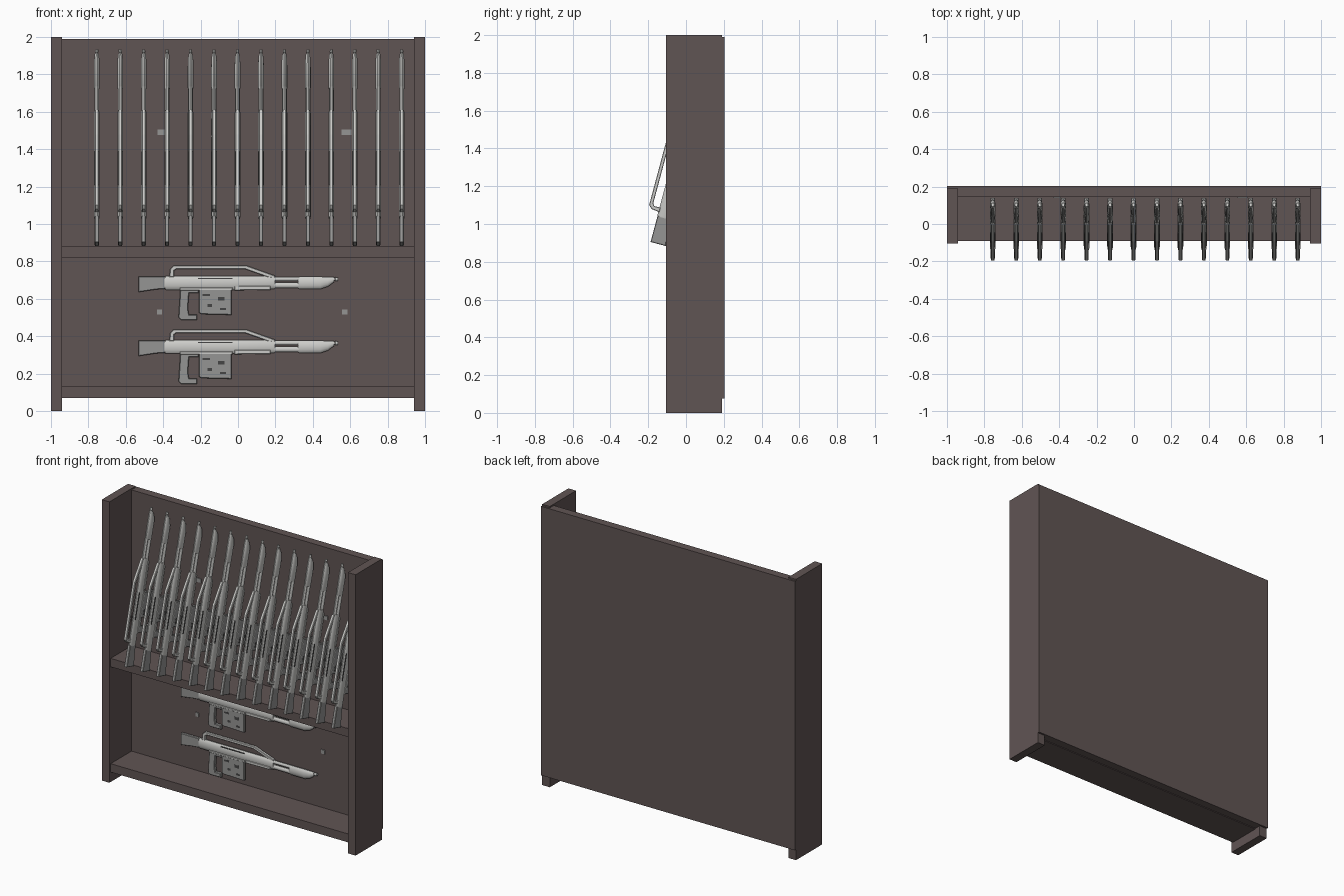
import bpy, bmesh, math
from mathutils import Matrix, Vector

if "Cube" in bpy.data.objects:
    bpy.data.objects.remove(bpy.data.objects["Cube"])


def material(name, rgb):
    m = bpy.data.materials.new(name)
    m.diffuse_color = (*rgb, 1)
    m.use_nodes = True
    m.node_tree.nodes["Principled BSDF"].inputs["Base Color"].default_value = m.diffuse_color
    return m


WOOD = material("dark brown", (0.118, 0.090, 0.088))
LIGHT = material("light grey metal", (0.60, 0.60, 0.58))
MID = material("mid grey metal", (0.30, 0.30, 0.295))
DARK = material("dark grey metal", (0.06, 0.06, 0.06))


def finish(bm, name, mat, smooth=False):
    bmesh.ops.recalc_face_normals(bm, faces=bm.faces)
    me = bpy.data.meshes.new(name)
    bm.to_mesh(me)
    bm.free()
    me.materials.append(mat)
    if smooth:
        me.shade_smooth()
        me.set_sharp_from_angle(angle=math.radians(35))
    return me


def place(name, me, matrix=Matrix()):
    ob = bpy.data.objects.new(name, me)
    ob.matrix_world = matrix
    bpy.context.collection.objects.link(ob)
    return ob


def box(name, x, y, z, mat):
    bm = bmesh.new()
    size = Vector((x[1] - x[0], y[1] - y[0], z[1] - z[0]))
    mid = Vector((sum(x), sum(y), sum(z))) / 2
    bmesh.ops.create_cube(bm, size=1, matrix=Matrix.Translation(mid) @ Matrix.Diagonal(size.to_4d()))
    return place(name, finish(bm, name, mat))


def prism(bm, pts, half, bevel=0.0):
    """Side profile (x, z) pulled out to +-half in y."""
    f = bm.faces.new([bm.verts.new((x, -half, z)) for x, z in pts])
    new = bmesh.ops.extrude_face_region(bm, geom=[f])["geom"]
    verts = [v for v in new if isinstance(v, bmesh.types.BMVert)]
    bmesh.ops.translate(bm, verts=verts, vec=(0, 2 * half, 0))
    if bevel:
        allv = set(f.verts) | set(verts)
        edges = [e for e in bm.edges if e.verts[0] in allv and e.verts[1] in allv
                 and abs(e.verts[0].co.y - e.verts[1].co.y) < 1e-6]
        bmesh.ops.bevel(bm, geom=edges, offset=bevel, segments=1, affect='EDGES')


def loft(bm, sections, n=14):
    """Elliptical tube along x; sections are (x, z centre, y radius, z radius)."""
    rings = []
    for x, zc, ry, rz in sections:
        rings.append([bm.verts.new((x, ry * math.cos(2 * math.pi * i / n),
                                    zc + rz * math.sin(2 * math.pi * i / n))) for i in range(n)])
    for a, b in zip(rings, rings[1:]):
        for i in range(n):
            j = (i + 1) % n
            bm.faces.new((a[i], a[j], b[j], b[i]))
    bm.faces.new(rings[0])
    bm.faces.new(rings[-1])


# Rack: posts, back panel and two shelves
for side, s in (("left", -1), ("right", 1)):
    box(side + "_post", sorted((s, 0.94 * s)), (-0.105, 0.19), (0, 2), WOOD)
box("back_panel", (-0.94, 0.94), (0.145, 0.19), (0.075, 1.99), WOOD)
box("back_cover", (-1, 1), (0.19, 0.203), (0.075, 1.99), WOOD)
box("lower_shelf", (-0.94, 0.94), (-0.09, 0.145), (0.07, 0.13), WOOD)
box("middle_shelf", (-0.94, 0.94), (-0.09, 0.145), (0.82, 0.88), WOOD)

# Small fixing plates on the back panel
for x, z, w in ((-0.41, 1.49, 0.02), (0.58, 1.49, 0.026), (-0.42, 0.53, 0.013), (0.57, 0.53, 0.015)):
    box("fixing_plate", (x - w, x + w), (0.139, 0.145), (z - 0.014, z + 0.014), MID)

# Display rifle parts, built once: muzzle along +x, top along +z
parts = {}

bm = bmesh.new()
prism(bm, [(-0.532, 0.03), (-0.388, 0.03), (-0.388, -0.036), (-0.44, -0.04), (-0.532, -0.054)], 0.011, 0.003)
parts["stock"] = finish(bm, "stock", MID)

bm = bmesh.new()
loft(bm, [(-0.392, -0.005, 0.014, 0.034), (-0.385, -0.005, 0.0155, 0.0375), (-0.02, -0.005, 0.0155, 0.0375),
          (0.19, -0.003, 0.0155, 0.036), (0.197, -0.003, 0.014, 0.033)])
parts["receiver"] = finish(bm, "receiver", LIGHT, True)

bm = bmesh.new()
prism(bm, [(-0.02, -0.022), (0.175, -0.022), (0.175, -0.042), (-0.02, -0.045)], 0.0155, 0.003)
prism(bm, [(-0.31, -0.03), (-0.03, -0.03), (-0.03, -0.045), (-0.31, -0.045)], 0.0145, 0.003)
parts["fore_grip"] = finish(bm, "fore_grip", LIGHT)

bm = bmesh.new()
prism(bm, [(-0.215, 0.022), (-0.03, 0.022), (-0.03, 0.015), (-0.215, 0.015)], 0.0145)
parts["side_slot"] = finish(bm, "side_slot", DARK)

bm = bmesh.new()
prism(bm, [(-0.368, 0.025), (-0.362, 0.07), (-0.345, 0.088), (0.045, 0.088), (0.197, 0.034), (0.197, 0.02),
           (0.165, 0.024), (0.038, 0.069), (-0.33, 0.069), (-0.343, 0.06), (-0.343, 0.025)], 0.010, 0.003)
parts["carry_handle"] = finish(bm, "carry_handle", LIGHT)

bm = bmesh.new()
loft(bm, [(0.19, 0.016, 0.011, 0.0125), (0.33, 0.016, 0.011, 0.0125)], 10)
loft(bm, [(0.19, -0.018, 0.013, 0.016), (0.33, -0.018, 0.013, 0.016)], 10)
parts["barrel_tubes"] = finish(bm, "barrel_tubes", LIGHT, True)

bm = bmesh.new()
loft(bm, [(0.322, -0.005, 0.013, 0.030), (0.328, -0.005, 0.0155, 0.034), (0.44, -0.005, 0.0155, 0.034),
          (0.48, 0.001, 0.0145, 0.027), (0.512, 0.012, 0.011, 0.014)])
loft(bm, [(0.51, 0.015, 0.006, 0.007), (0.518, 0.015, 0.006, 0.007), (0.52, 0.015, 0.009, 0.011),
          (0.535, 0.015, 0.008, 0.010)], 10)
parts["muzzle"] = finish(bm, "muzzle", LIGHT, True)

# Grip with open trigger guard, built as a C-shaped profile
bm = bmesh.new()
prism(bm, [(-0.308, -0.035), (-0.318, -0.19), (-0.305, -0.203), (-0.218, -0.203), (-0.218, -0.175),
           (-0.262, -0.175), (-0.268, -0.14), (-0.262, -0.06), (-0.21, -0.06), (-0.21, -0.035)], 0.012, 0.003)
parts["grip"] = finish(bm, "grip", MID)

bm = bmesh.new()
prism(bm, [(-0.208, -0.035), (-0.208, -0.165), (-0.195, -0.172), (-0.035, -0.176), (-0.035, -0.035)], 0.013, 0.003)
parts["magazine"] = finish(bm, "magazine", MID)

bm = bmesh.new()
for x, z, w, h in ((-0.17, -0.07, 0.02, 0.006), (-0.09, -0.09, 0.018, 0.010),
                   (-0.15, -0.125, 0.012, 0.008), (-0.08, -0.145, 0.016, 0.006)):
    prism(bm, [(x - w, z - h), (x + w, z - h), (x + w, z + h), (x - w, z + h)], 0.0138)
parts["magazine_slots"] = finish(bm, "magazine_slots", DARK)


def rifle(label, matrix):
    for part, me in parts.items():
        place(label + "_" + part, me, matrix)


# Two rifles lying flat against the back
for i, z in enumerate((0.69, 0.348)):
    rifle(f"flat_rifle_{i}", Matrix.Translation((0, 0.127, z)))

# Fourteen rifles standing on the middle shelf, leaning back, tops to the front
c, s = math.cos(math.radians(15)), math.sin(math.radians(15))
for i in range(14):
    rifle(f"standing_rifle_{i}", Matrix(((0, -1, 0, -0.755 + i * 0.1254),
                                         (s, 0, -c, -0.021),
                                         (c, 0, s, 1.411),
                                         (0, 0, 0, 1))))
